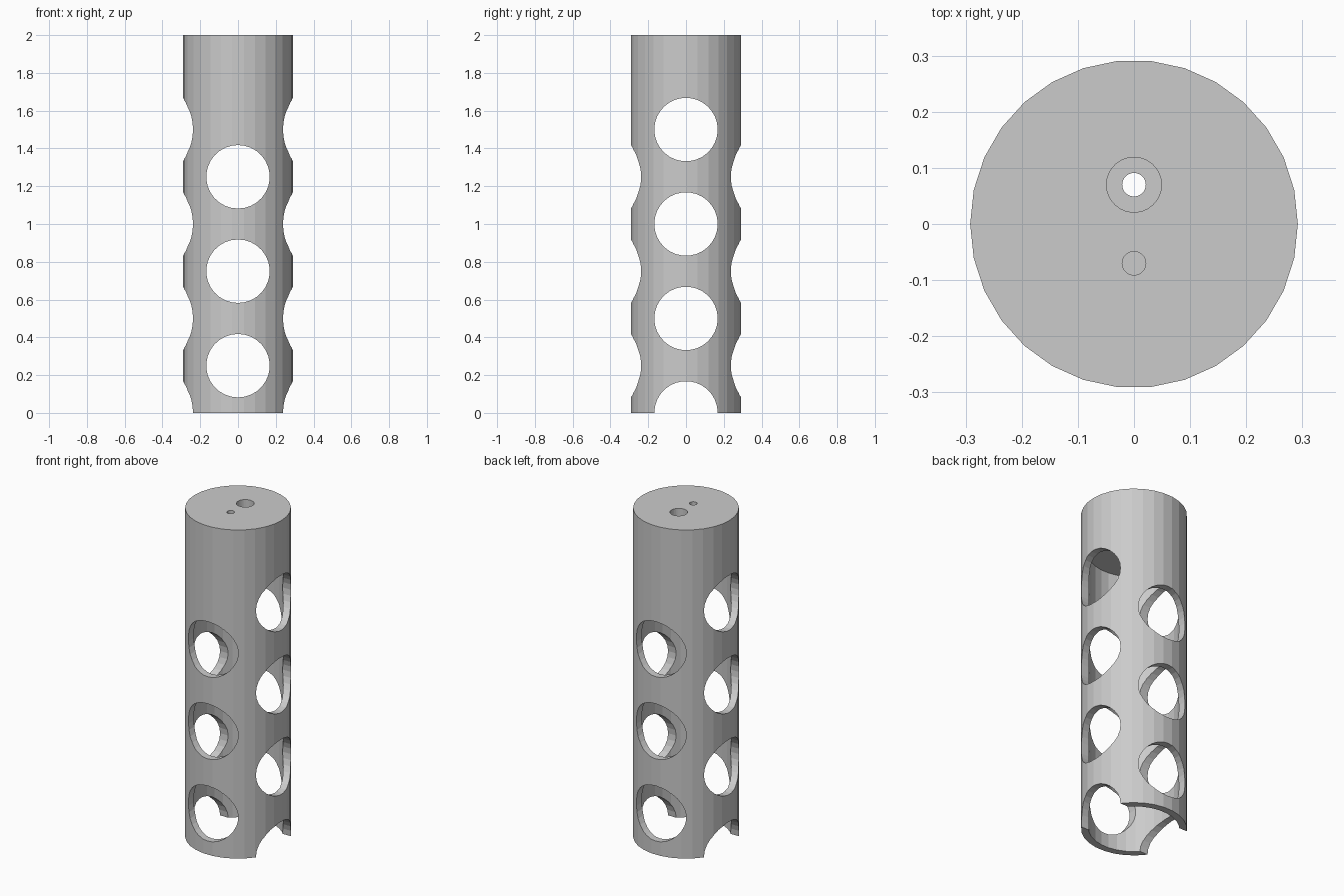
import bpy
from math import radians
from mathutils import Matrix

old = bpy.data.objects.get("Cube")
if old:
    bpy.data.objects.remove(old, do_unlink=True)

SIDES = 30
OUTER, INNER = 0.292, 0.25
HEIGHT, CEILING = 2.0, 1.75
HOLE = 0.168

steel = bpy.data.materials.new("grey steel")
steel.use_nodes = True
grey = (0.6, 0.6, 0.6, 1)
steel.diffuse_color = grey
steel.node_tree.nodes["Principled BSDF"].inputs["Base Color"].default_value = grey


def cylinder(name, radius, length, centre, axis="Z"):
    """Cylinder with a corner on its local x axis, laid along the given axis."""
    bpy.ops.mesh.primitive_cylinder_add(vertices=SIDES, radius=radius, depth=length)
    ob = bpy.context.object
    ob.name = name
    turn = Matrix.Rotation(radians(90), 4, "Z")
    if axis == "X":
        turn = Matrix.Rotation(radians(90), 4, "Y")
    elif axis == "Y":
        turn = Matrix.Rotation(radians(90), 4, "X")
    ob.data.transform(Matrix.Translation(centre) @ turn)
    ob.data.materials.append(steel)
    return ob


def cut(body, cutter):
    """Subtract the cutter from the body and remove it."""
    cutter.hide_render = True
    mod = body.modifiers.new("cut", "BOOLEAN")
    mod.operation = "DIFFERENCE"
    mod.solver = "EXACT"
    mod.object = cutter
    bpy.context.view_layer.objects.active = body
    bpy.ops.object.modifier_apply(modifier=mod.name)
    bpy.data.objects.remove(cutter, do_unlink=True)


# Tube with a solid cap
tube = cylinder("perforated_tube", OUTER, HEIGHT, (0, 0, HEIGHT / 2))
cut(tube, cylinder("bore_cutter", INNER, CEILING + 0.2, (0, 0, CEILING / 2 - 0.1)))

# Cross holes, alternating side to side and front to back
for i in range(7):
    axis = "Y" if i % 2 else "X"
    cut(tube, cylinder("hole_cutter", HOLE, 1, (0, 0, i * 0.25), axis))

# Counterbored screw hole and blind pin hole in the cap
cut(tube, cylinder("screw_cutter", 0.021, 1, (0, 0.07, HEIGHT)))
cut(tube, cylinder("counterbore_cutter", 0.049, 0.25, (0, 0.07, HEIGHT)))
cut(tube, cylinder("pin_cutter", 0.021, 0.25, (0, -0.07, HEIGHT)))

# Flat facets
for face in tube.data.polygons:
    face.use_smooth = False
